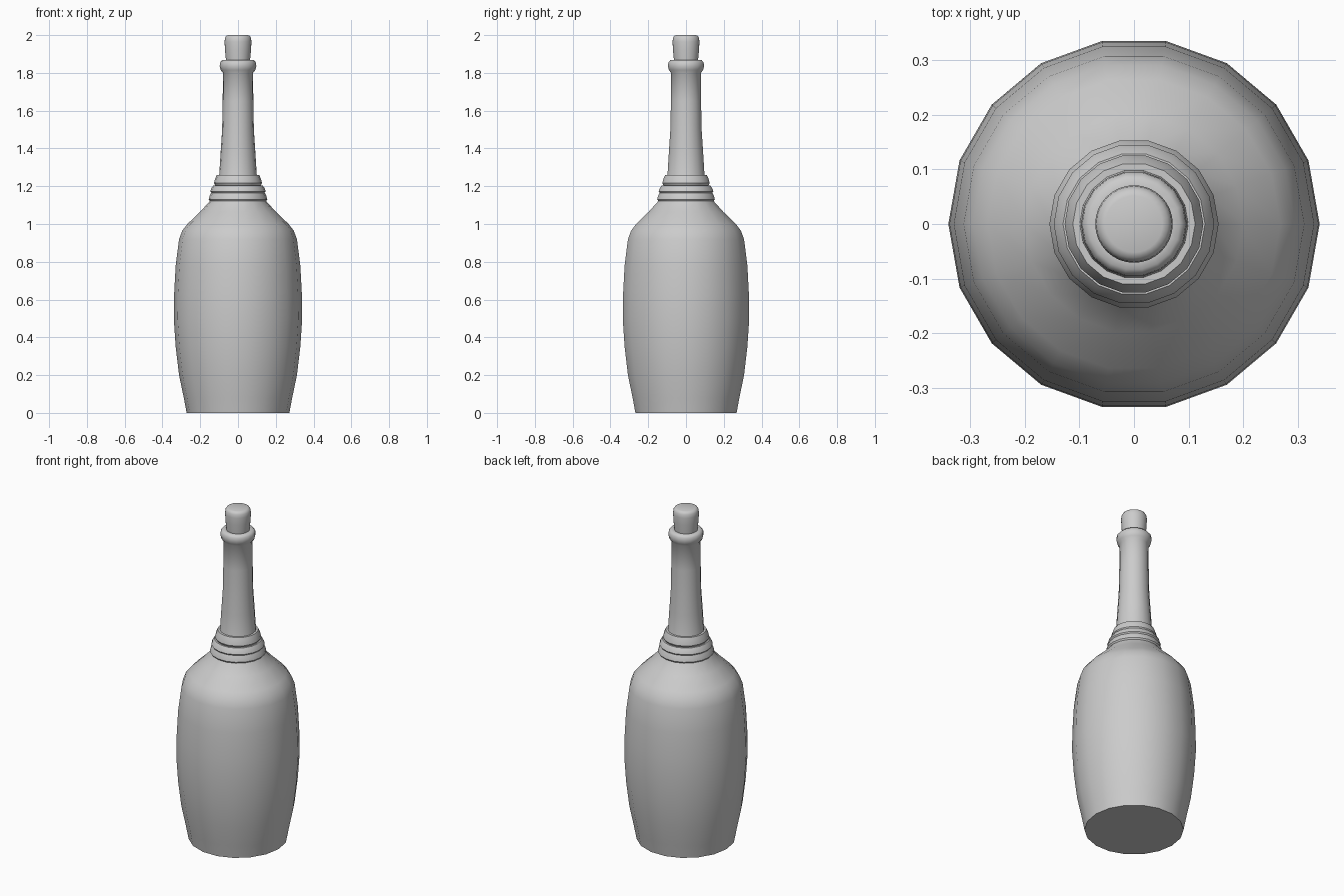
import bpy
import bmesh
import math

if "Cube" in bpy.data.objects:
    bpy.data.objects.remove(bpy.data.objects["Cube"])


def lathe(name, profile, sides, angle=35):
    """Revolve (radius, z) points around z; radius 0 makes a pole."""
    bm = bmesh.new()
    rings = []
    for r, z in profile:
        if r == 0:
            rings.append([bm.verts.new((0, 0, z))] * sides)
        else:
            rings.append([bm.verts.new((r * math.cos(math.tau * i / sides),
                                        r * math.sin(math.tau * i / sides), z))
                          for i in range(sides)])
    for a, b in zip(rings, rings[1:]):
        for i in range(sides):
            j = (i + 1) % sides
            bm.faces.new(list(dict.fromkeys((a[i], a[j], b[j], b[i]))))
    bmesh.ops.recalc_face_normals(bm, faces=bm.faces)
    mesh = bpy.data.meshes.new(name)
    bm.to_mesh(mesh)
    bm.free()
    obj = bpy.data.objects.new(name, mesh)
    bpy.context.collection.objects.link(obj)
    bpy.ops.object.select_all(action='DESELECT')
    obj.select_set(True)
    bpy.context.view_layer.objects.active = obj
    bpy.ops.object.shade_smooth_by_angle(angle=math.radians(angle))
    return obj


SIDES = 18

# Bottle: base, swelling body, shoulder, tapered neck and rolled lip
lathe("bottle", [
    (0, 0), (0.272, 0), (0.287, 0.08), (0.312, 0.2), (0.33, 0.35),
    (0.34, 0.5), (0.338, 0.63), (0.33, 0.78), (0.312, 0.92), (0.295, 0.965),
    (0.268, 1.0), (0.2, 1.065), (0.15, 1.12), (0.12, 1.18), (0.1, 1.25),
    (0.092, 1.38), (0.084, 1.5), (0.081, 1.65), (0.08, 1.8),
    (0.092, 1.815), (0.097, 1.835), (0.095, 1.855), (0.084, 1.868),
    (0.064, 1.866), (0.06, 1.855), (0, 1.855)], SIDES, 60)

# Three flared, overlapping collar bands at the foot of the neck
for i, (z0, z1, r0, r1) in enumerate([
        (1.122, 1.165, 0.155, 0.142),
        (1.165, 1.205, 0.147, 0.13),
        (1.205, 1.26, 0.127, 0.112)]):
    h = z1 - z0
    lathe(f"collar_band_{i + 1}", [
        (0.1, z0), (r0 - 0.006, z0), (r0, z0 + 0.2 * h),
        (r0 * 0.65 + r1 * 0.35, z0 + 0.6 * h), (r1, z1), (0.09, z1)], SIDES)

# Cork with a rounded top
lathe("cork", [
    (0, 1.8), (0.057, 1.8), (0.063, 1.86), (0.069, 1.92), (0.071, 1.965),
    (0.069, 1.985), (0.062, 1.996), (0.052, 2.0), (0, 2.0)], 32, 60)
